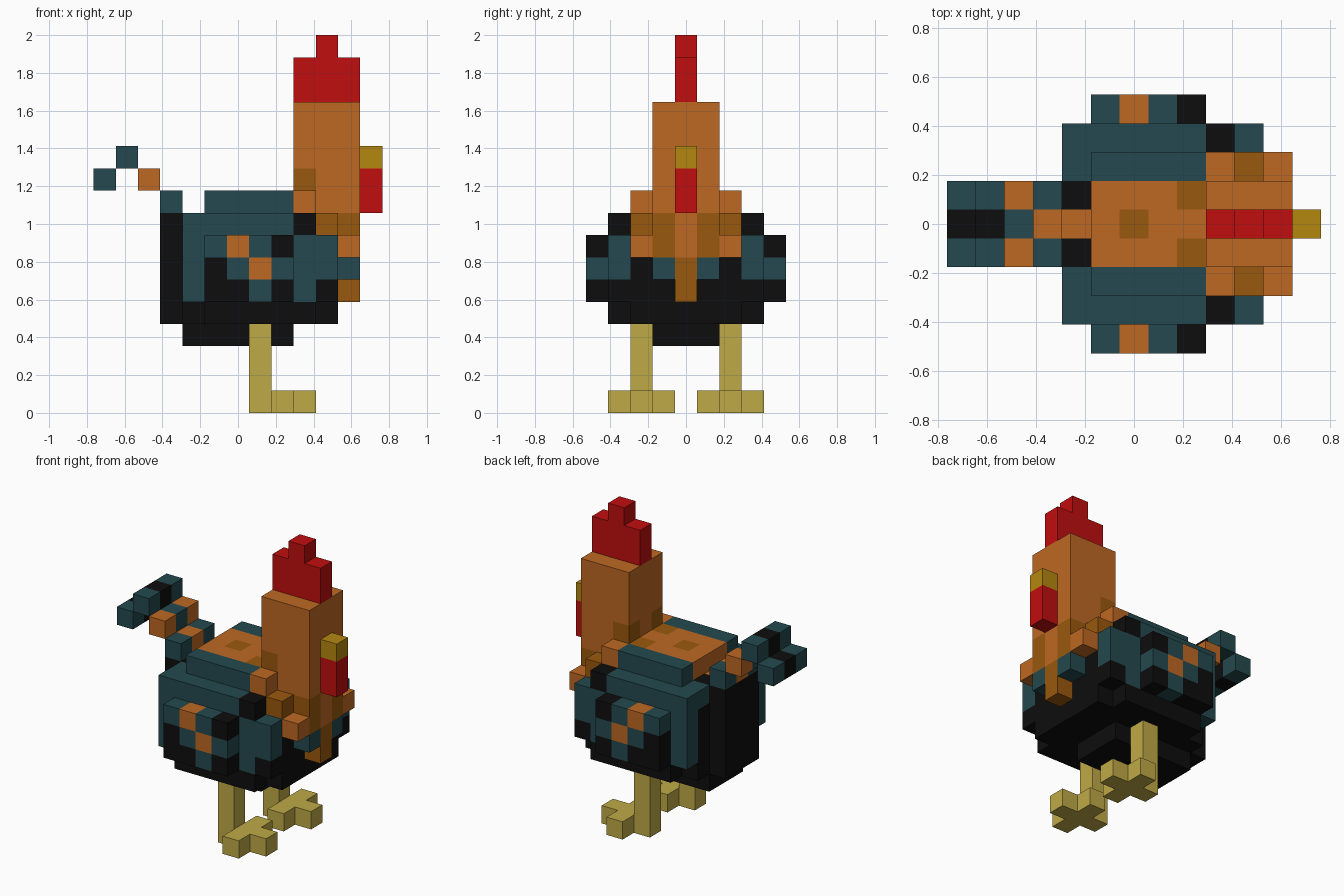
import bpy, bmesh

cube = bpy.data.objects.get("Cube")
if cube:
    bpy.data.objects.remove(cube, do_unlink=True)

U = 2 / 17  # block size; columns 0..12 along x, rows -4..4 along y, layers 0..16 up


def linear(c):
    c /= 255
    return c / 12.92 if c <= 0.04045 else ((c + 0.055) / 1.055) ** 2.4


PALETTE = {
    "teal": (36, 73, 78), "black": (13, 13, 13), "orange": (190, 104, 35),
    "brown": (154, 88, 13), "red": (193, 14, 14), "gold": (181, 135, 15),
    "straw": (191, 170, 70),
}
MATS = {}
for label, rgb in PALETTE.items():
    mat = bpy.data.materials.new(label)
    mat.use_nodes = True
    col = (*[linear(c) for c in rgb], 1)
    mat.diffuse_color = col
    bsdf = mat.node_tree.nodes["Principled BSDF"]
    bsdf.inputs["Base Color"].default_value = col
    bsdf.inputs["Roughness"].default_value = 0.9
    MATS[label] = mat

cells = {}  # (i, j, k) -> (part, colour)


def fill(part, colour, i, j, k):
    """Fill inclusive block ranges, mirrored across y; later fills overwrite."""
    rng = lambda r: range(r[0], r[1] + 1) if isinstance(r, tuple) else (r,)
    for a in rng(i):
        for b in rng(j):
            for c in rng(k):
                for s in (1, -1):
                    name = part
                    if part in ("wing", "leg", "foot"):
                        name = ("back_" if s > 0 else "front_") + part
                    cells[a, b * s, c] = (name, colour)


# Body: belly, widening layers and rounded ends
fill("body", "black", (4, 8), (0, 1), 3)
fill("body", "black", (3, 10), (0, 1), (4, 8))
fill("body", "black", (4, 10), 2, (4, 7))
fill("body", "black", (5, 9), 3, 4)
fill("body", "black", (4, 10), 3, (5, 6))
fill("body", "teal", (4, 10), 3, 7)
fill("body", "teal", (4, 8), (2, 3), 8)
fill("body", "teal", 4, 3, (5, 7))
fill("body", "teal", 9, 3, (5, 7))
fill("body", "teal", 10, 3, 6)
fill("body", "black", 9, (2, 3), 8)

# Back saddle
fill("saddle", "teal", (5, 8), 2, 9)
fill("saddle", "orange", (5, 8), (0, 1), 9)
fill("saddle", "brown", 6, 0, 9)
fill("saddle", "brown", 8, 1, 9)
fill("saddle", "orange", 4, 0, 8)

# Head and neck
fill("head", "orange", (9, 11), (0, 1), (8, 13))
fill("head", "brown", 9, 1, 10)

# Collar and breast feathers
fill("collar", "orange", 9, 2, 9)
fill("collar", "brown", 10, 2, 8)
fill("collar", "orange", 11, 2, 7)
fill("collar", "brown", (10, 11), 1, 8)
fill("collar", "brown", 11, 1, 7)
fill("collar", "orange", 11, 0, (7, 8))
fill("collar", "brown", 11, 0, (5, 6))
fill("collar", "teal", 11, 1, 6)

# Comb, beak and wattle
fill("comb", "red", (9, 11), 0, (14, 15))
fill("comb", "red", 10, 0, 16)
fill("beak", "gold", 12, 0, 11)
fill("wattle", "red", 12, 0, (9, 10))

# Wings with speckled feathers
fill("wing", "black", (5, 8), 4, (5, 7))
for i, k in ((5, 7), (6, 6), (7, 7), (7, 5), (8, 6)):
    fill("wing", "teal", i, 4, k)
for i, k in ((6, 7), (7, 6)):
    fill("wing", "orange", i, 4, k)

# Arched tail, stepping up and then down
for i, k, side, middle in ((3, 9, "teal", "orange"), (2, 10, "orange", "teal"),
                           (1, 11, "teal", "black"), (0, 10, "teal", "black")):
    fill("tail", side, i, 1, k)
    fill("tail", middle, i, 0, k)

# Legs and cross-shaped feet
fill("leg", "straw", 7, 2, (0, 3))
fill("foot", "straw", (8, 9), 2, 0)
fill("foot", "straw", 8, (1, 3), 0)

# Corner offsets of the six block sides, wound outward
SIDES = {
    (1, 0, 0): ((1, 0, 0), (1, 1, 0), (1, 1, 1), (1, 0, 1)),
    (-1, 0, 0): ((0, 0, 0), (0, 0, 1), (0, 1, 1), (0, 1, 0)),
    (0, 1, 0): ((0, 1, 0), (0, 1, 1), (1, 1, 1), (1, 1, 0)),
    (0, -1, 0): ((0, 0, 0), (1, 0, 0), (1, 0, 1), (0, 0, 1)),
    (0, 0, 1): ((0, 0, 1), (1, 0, 1), (1, 1, 1), (0, 1, 1)),
    (0, 0, -1): ((0, 0, 0), (0, 1, 0), (1, 1, 0), (1, 0, 0)),
}


def build(part):
    """Mesh the exposed block sides of one part and merge flat areas."""
    bm, verts = bmesh.new(), {}
    mine = {p: c for p, (n, c) in cells.items() if n == part}
    slots = sorted(set(mine.values()))
    for p, colour in mine.items():
        for d, corners in SIDES.items():
            if tuple(a + b for a, b in zip(p, d)) in cells:
                continue
            ring = []
            for c in corners:
                key = tuple(a + b for a, b in zip(p, c))
                if key not in verts:
                    x, y, z = key
                    verts[key] = bm.verts.new(((x - 6.5) * U, (y - 0.5) * U, z * U))
                ring.append(verts[key])
            bm.faces.new(ring).material_index = slots.index(colour)
    bmesh.ops.dissolve_limit(bm, angle_limit=0.01, verts=bm.verts[:],
                             edges=bm.edges[:], delimit={"MATERIAL"})
    mesh = bpy.data.meshes.new(part)
    bm.to_mesh(mesh)
    bm.free()
    for s in slots:
        mesh.materials.append(MATS[s])
    bpy.context.collection.objects.link(bpy.data.objects.new(part, mesh))


for part in sorted({n for n, _ in cells.values()}):
    build(part)
